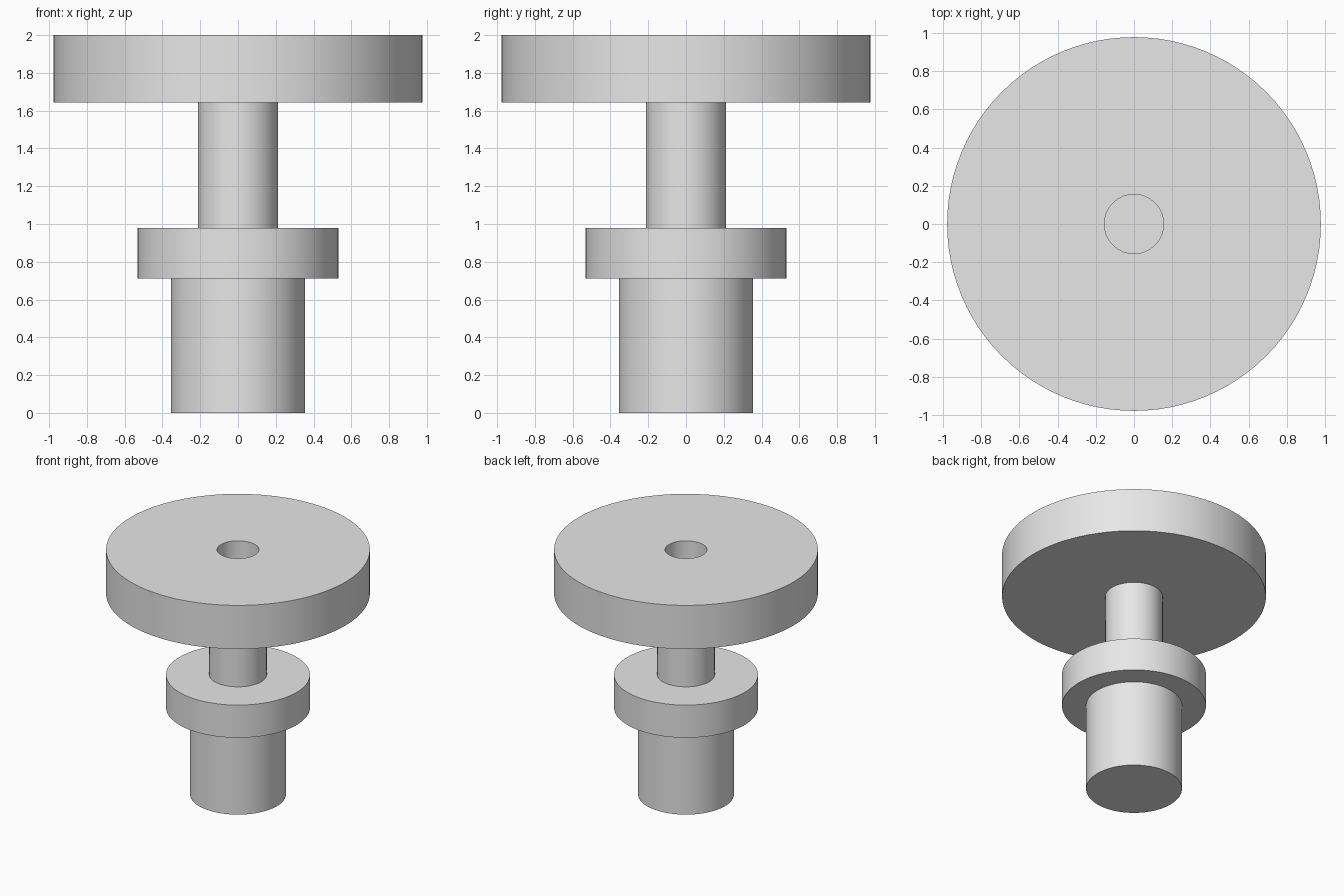
import bpy
import bmesh
import math

cube = bpy.data.objects.get("Cube")
if cube:
    bpy.data.objects.remove(cube, do_unlink=True)

SEGMENTS = 96

# Radii and heights of the stepped knob
BASE_R, COLLAR_R, STEM_R, DISC_R, HOLE_R = 0.355, 0.533, 0.213, 0.977, 0.155
BASE_TOP, COLLAR_TOP, DISC_BOTTOM, DISC_TOP = 0.711, 0.978, 1.644, 2.0
HOLE_FLOOR = COLLAR_TOP

# Plain grey material
grey = bpy.data.materials.new("light_grey")
grey.use_nodes = True
grey.diffuse_color = (0.8, 0.8, 0.8, 1)
grey.node_tree.nodes["Principled BSDF"].inputs["Base Color"].default_value = (0.8, 0.8, 0.8, 1)


def lathe(name, profile, material):
    """Revolve a radius/height profile about the z axis."""
    bm = bmesh.new()
    verts = [bm.verts.new((r, 0, z)) for r, z in profile]
    edges = [bm.edges.new(pair) for pair in zip(verts, verts[1:])]
    bmesh.ops.spin(bm, geom=verts + edges, cent=(0, 0, 0), axis=(0, 0, 1),
                   angle=math.tau, steps=SEGMENTS, use_merge=True)
    bmesh.ops.remove_doubles(bm, verts=bm.verts, dist=1e-5)
    bmesh.ops.recalc_face_normals(bm, faces=bm.faces)
    mesh = bpy.data.meshes.new(name)
    bm.to_mesh(mesh)
    bm.free()
    mesh.materials.append(material)
    obj = bpy.data.objects.new(name, mesh)
    bpy.context.collection.objects.link(obj)
    bpy.ops.object.select_all(action="DESELECT")
    obj.select_set(True)
    bpy.context.view_layer.objects.active = obj
    bpy.ops.object.shade_smooth_by_angle(angle=math.radians(30))
    return obj


# One turned body: base, collar, stem, broad disc and blind centre hole
lathe("turned_knob", [
    (0, 0), (BASE_R, 0),
    (BASE_R, BASE_TOP), (COLLAR_R, BASE_TOP),
    (COLLAR_R, COLLAR_TOP), (STEM_R, COLLAR_TOP),
    (STEM_R, DISC_BOTTOM), (DISC_R, DISC_BOTTOM),
    (DISC_R, DISC_TOP), (HOLE_R, DISC_TOP),
    (HOLE_R, HOLE_FLOOR), (0, HOLE_FLOOR),
], grey)
